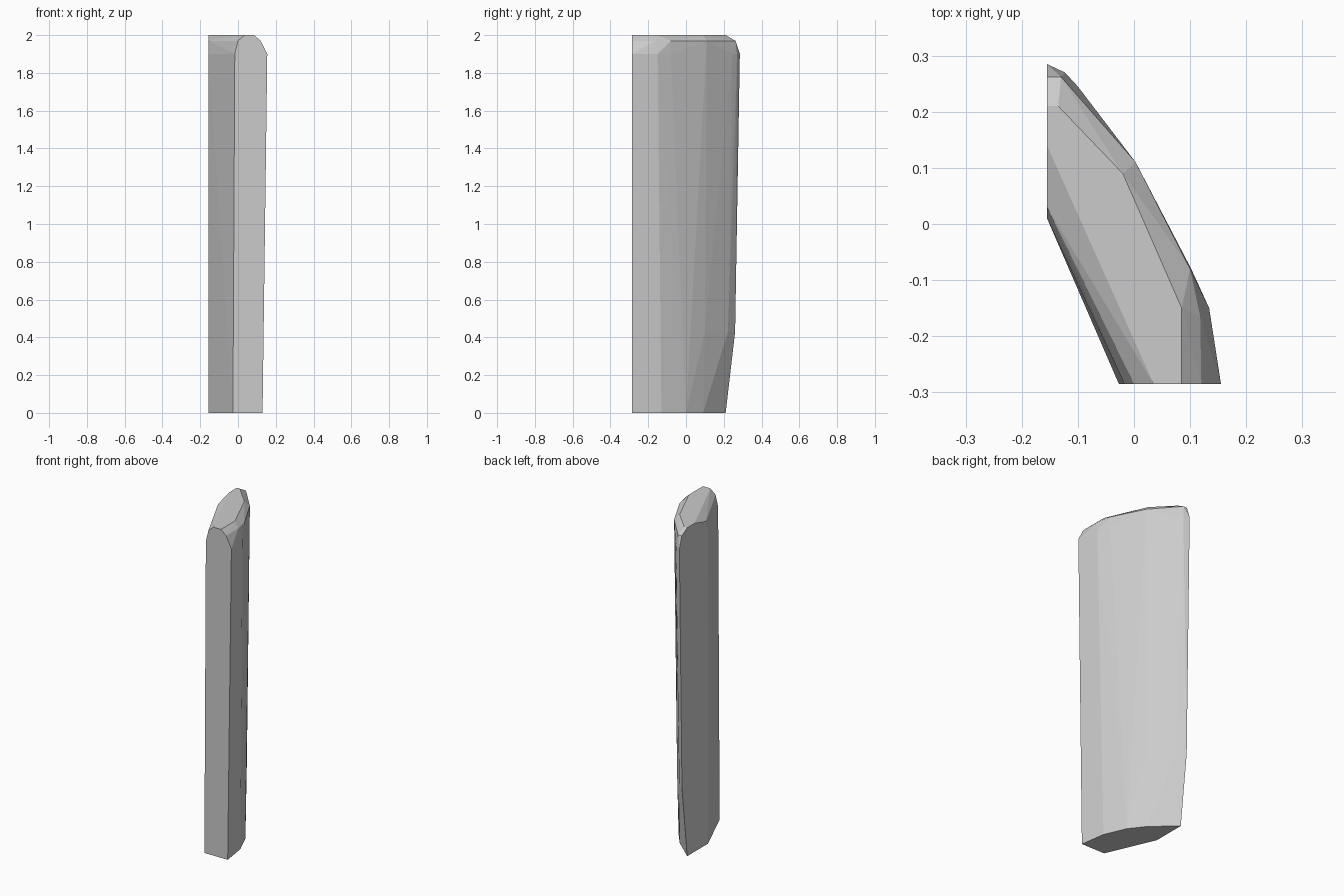
import bpy, bmesh

if "Cube" in bpy.data.objects:
    bpy.data.objects.remove(bpy.data.objects["Cube"])

# Horizontal outlines of the slab, from the foot to the rounded top
front_left, back_left = (-0.155, 0.01), (-0.155, 0.21)
sections = {
    0.0: [front_left, (-0.027, -0.285), (0.13, -0.285), (0.107, -0.13),
          (0.05, 0.0), (-0.02, 0.09), back_left],
    0.43: [(-0.155, 0.26), (-0.11, 0.222), (-0.01, 0.1)],
    1.9: [front_left, (-0.017, -0.285), (0.155, -0.285), (0.134, -0.15),
          (0.102, -0.08), (0.0, 0.11), (-0.1, 0.245), (-0.123, 0.27),
          (-0.155, 0.285)],
    1.97: [(-0.155, 0.03), (0.0, -0.285), (0.12, -0.285), (0.118, -0.165),
           (0.1, -0.08), (0.003, 0.11), (-0.13, 0.262), (-0.155, 0.262)],
    2.0: [(-0.155, 0.14), (0.035, -0.285), (0.085, -0.285), (0.085, -0.15),
          (-0.01, 0.045), (-0.02, 0.09), (-0.135, 0.21), (-0.155, 0.21)],
}

# Faceted stone slab: the convex skin over the outlines
bm = bmesh.new()
for z, outline in sections.items():
    for x, y in outline:
        bm.verts.new((x, y, z))
result = bmesh.ops.convex_hull(bm, input=bm.verts[:])
loose = [v for v in bm.verts if not v.link_faces]
bmesh.ops.delete(bm, geom=loose, context='VERTS')
bmesh.ops.dissolve_limit(bm, angle_limit=0.01, verts=bm.verts[:], edges=bm.edges[:])
bmesh.ops.recalc_face_normals(bm, faces=bm.faces[:])

mesh = bpy.data.meshes.new("stone_slab")
bm.to_mesh(mesh)
bm.free()
slab = bpy.data.objects.new("stone_slab", mesh)
bpy.context.collection.objects.link(slab)
